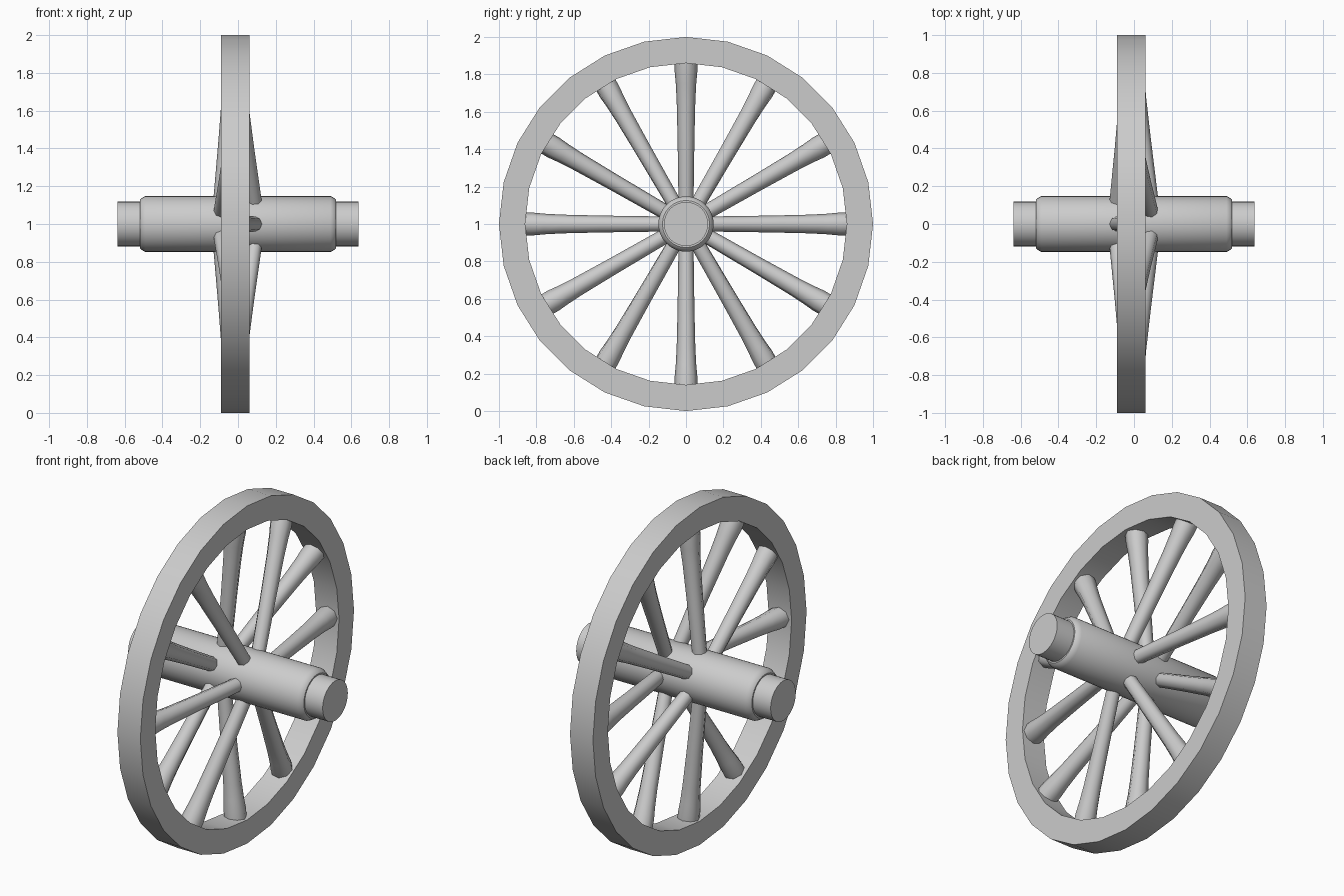
import bpy, bmesh, math
from mathutils import Vector, Matrix

cube = bpy.data.objects.get("Cube")
if cube:
    bpy.data.objects.remove(cube, do_unlink=True)

grey = bpy.data.materials.new("plain grey")
grey.use_nodes = True
grey.diffuse_color = (0.6, 0.6, 0.6, 1)
grey.node_tree.nodes["Principled BSDF"].inputs["Base Color"].default_value = grey.diffuse_color

CENTRE = Vector((0, 0, 1))
RIM_X = -0.015   # middle of the rim, slightly off the axle's middle


def lathe(name, profile, sides, closed=False, matrix=Matrix()):
    """Turn (x, radius) points round the x axis; closed joins last point to first."""
    bm = bmesh.new()
    rings = []
    for i in range(sides):
        a = math.tau * i / sides
        rings.append([bm.verts.new((x, r * math.sin(a), r * math.cos(a))) for x, r in profile])
    count = len(profile)
    for i in range(sides):
        here, there = rings[i], rings[(i + 1) % sides]
        for j in range(count if closed else count - 1):
            k = (j + 1) % count
            bm.faces.new((here[j], here[k], there[k], there[j]))
    if not closed:
        bm.faces.new([ring[0] for ring in rings])
        bm.faces.new([ring[-1] for ring in rings])
    bmesh.ops.recalc_face_normals(bm, faces=bm.faces)
    mesh = bpy.data.meshes.new(name)
    bm.to_mesh(mesh)
    bm.free()
    mesh.materials.append(grey)
    obj = bpy.data.objects.new(name, mesh)
    bpy.context.collection.objects.link(obj)
    obj.matrix_world = matrix
    bpy.ops.object.select_all(action='DESELECT')
    obj.select_set(True)
    bpy.context.view_layer.objects.active = obj
    bpy.ops.object.shade_smooth_by_angle(angle=math.radians(50 if name.startswith("spoke") else 30))
    return obj


# Rim: square-section ring
lathe("rim", [(-0.075, 0.86), (-0.075, 1), (0.075, 1), (0.075, 0.86)], 28, True,
      Matrix.Translation(CENTRE + Vector((RIM_X, 0, 0))))

# Hub: thick barrel with rounded shoulders and a thinner journal at each end
half = [(0.637, 0.118), (0.52, 0.118), (0.52, 0.126), (0.512, 0.136), (0.49, 0.148)]
lathe("hub", half + [(-x, r) for x, r in reversed(half)], 32, False,
      Matrix.Translation(CENTRE))

# Spokes: flared rods that start alternately on either side of the hub
for i in range(12):
    a = math.tau * i / 12
    radial = Vector((0, math.sin(a), math.cos(a)))
    side = -0.093 if i % 2 == 0 else 0.092
    start = CENTRE + radial * 0.1 + Vector((side, 0, 0))
    end = CENTRE + radial * 0.88 + Vector((RIM_X, 0, 0))
    way = end - start
    length = way.length
    profile = [(0, 0.04), (0.45 * length, 0.045), (0.72 * length, 0.05),
               (0.84 * length, 0.055), (0.92 * length, 0.061), (length, 0.061)]
    turn = way.to_track_quat('X', 'Y' if abs(radial.z) > 0.5 else 'Z').to_matrix().to_4x4()
    lathe(f"spoke_{i + 1}", profile, 8, False, Matrix.Translation(start) @ turn)
